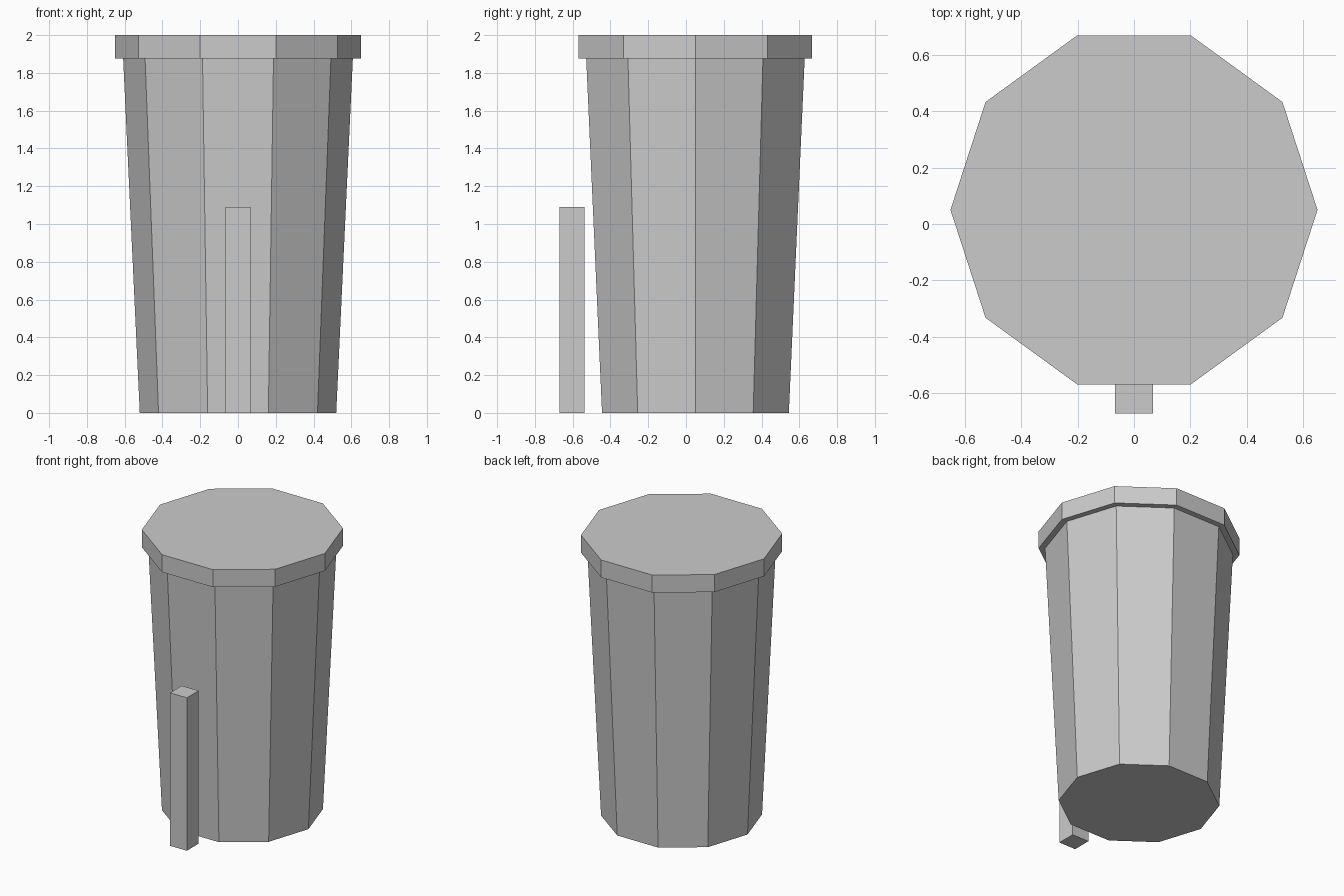
import bpy, bmesh
from math import cos, sin, pi

if "Cube" in bpy.data.objects:
    bpy.data.objects.remove(bpy.data.objects["Cube"])

CENTRE_Y = 0.05
SIDES = 10


def prism(name, sections, sides, y, turn=0.0):
    """Closed, flat-faced solid lofted through (radius, z) sections."""
    bm = bmesh.new()
    rings = [[bm.verts.new((r * cos(turn + 2 * pi * i / sides),
                            y + r * sin(turn + 2 * pi * i / sides), z))
              for i in range(sides)] for r, z in sections]
    for low, high in zip(rings, rings[1:]):
        for i in range(sides):
            j = (i + 1) % sides
            bm.faces.new((low[i], low[j], high[j], high[i]))
    bm.faces.new(rings[0][::-1])
    bm.faces.new(rings[-1])
    mesh = bpy.data.meshes.new(name)
    bm.to_mesh(mesh)
    bm.free()
    obj = bpy.data.objects.new(name, mesh)
    bpy.context.collection.objects.link(obj)
    return obj


# Tapered ten-sided bin body
prism("bin_body", [(0.52, 0.0), (0.608, 1.875)], SIDES, CENTRE_Y)

# Overhanging flat lid
prism("lid", [(0.65, 1.875), (0.65, 2.0)], SIDES, CENTRE_Y)

# Square post standing in front of the body
prism("front_post", [(0.0665 * 2 ** 0.5, 0.0), (0.0665 * 2 ** 0.5, 1.09)],
      4, -0.604, pi / 4)
